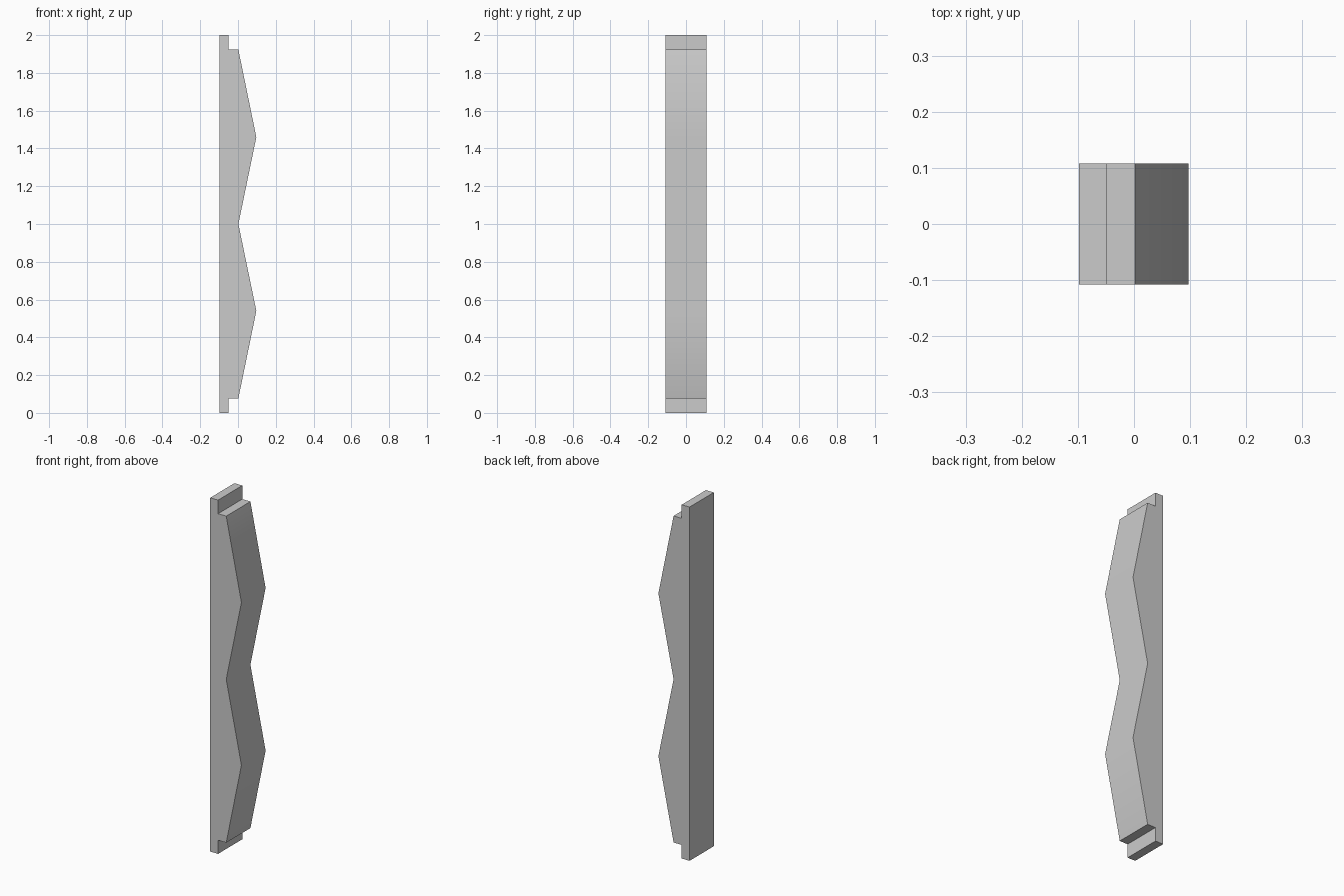
import bpy
import bmesh

cube = bpy.data.objects.get("Cube")
if cube:
    bpy.data.objects.remove(cube, do_unlink=True)

HALF_DEPTH = 0.108
BACK, TAB, VALLEY, PEAK = -0.098, -0.049, 0.002, 0.097

# Plain grey material
grey = bpy.data.materials.new("plain_grey")
grey.use_nodes = True
colour = (0.6, 0.6, 0.6, 1.0)
grey.diffuse_color = colour
grey.node_tree.nodes["Principled BSDF"].inputs["Base Color"].default_value = colour

# Side profile: lower half, mirrored about mid height, meeting in the middle valley
lower = [(BACK, 0.0), (TAB, 0.0), (TAB, 0.077), (VALLEY, 0.077), (PEAK, 0.54)]
upper = [(x, 2.0 - z) for x, z in reversed(lower)]
profile = lower + [(VALLEY, 1.0)] + upper

# Extrude the profile through the depth
bm = bmesh.new()
front = bm.faces.new([bm.verts.new((x, -HALF_DEPTH, z)) for x, z in profile])
extruded = bmesh.ops.extrude_face_region(bm, geom=[front], use_keep_orig=True)
moved = [v for v in extruded["geom"] if isinstance(v, bmesh.types.BMVert)]
bmesh.ops.translate(bm, verts=moved, vec=(0, 2 * HALF_DEPTH, 0))
bmesh.ops.recalc_face_normals(bm, faces=bm.faces)

mesh = bpy.data.meshes.new("zigzag_batten")
bm.to_mesh(mesh)
bm.free()
mesh.materials.append(grey)
batten = bpy.data.objects.new("zigzag_batten", mesh)
bpy.context.collection.objects.link(batten)

# Soft shading over the shallow ridges, sharp elsewhere
bpy.ops.object.select_all(action="DESELECT")
batten.select_set(True)
bpy.context.view_layer.objects.active = batten
bpy.ops.object.shade_smooth_by_angle()
